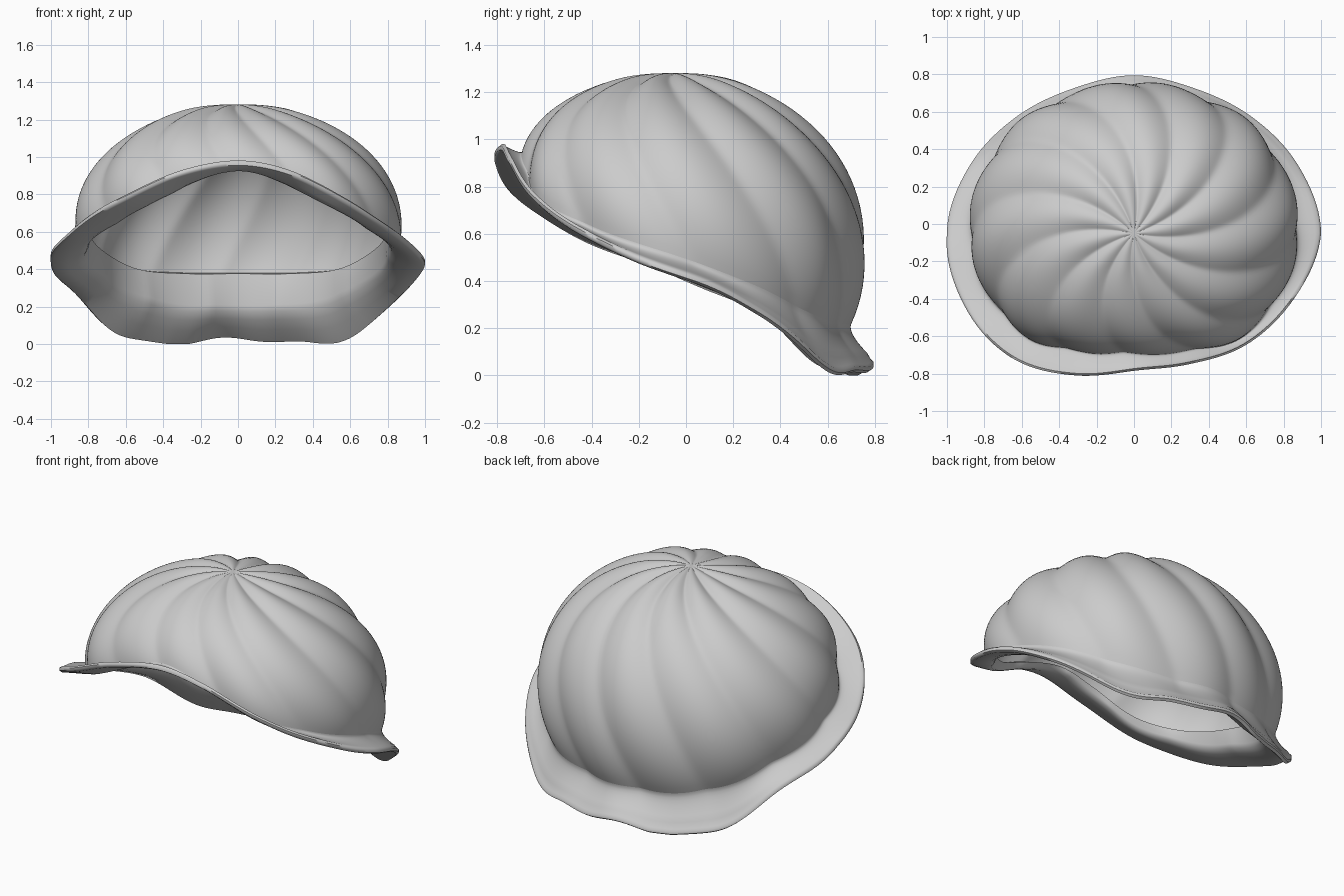
import bpy, bmesh
from math import sin, cos, acos, pi, radians, floor, sqrt

if "Cube" in bpy.data.objects:
    bpy.data.objects.remove(bpy.data.objects["Cube"])

SEG, ROWS, RIBS = 216, 36, 12
APEX_Y, TOP = -0.05, 1.28

# Half outlines, sampled evenly from the front round to the back
DOME_R = (.66, .69, .79, .845, .88, .87, .85, .81, .81)
DOME_Z = (.85, .82, .74, .66, .60, .56, .53, .52, .52)
NECK_Z = (.95, .88, .74, .62, .51, .39, .27, .22, .22)
EDGE_R = (.735, .79, .89, .955, 1.0, .95, .885, .84, .845)
EDGE_Z = (.945, .89, .735, .565, .42, .26, .04, .005, .03)
BAND_Z = (.96, .90, .77, .67, .60, .49, .385, .36, .36)

mat = bpy.data.materials.new("light_grey")
mat.use_nodes = True
GREY = (.6, .6, .6, 1)
mat.diffuse_color = GREY
mat.node_tree.nodes["Principled BSDF"].inputs["Base Color"].default_value = GREY


def sample(keys, a):
    """Smooth mirrored lookup; a is measured from the front."""
    a = abs((a + pi) % (2 * pi) - pi)
    n = len(keys) - 1
    f = a / pi * n
    i = min(int(floor(f)), n - 1)
    t = f - i
    p0, p1, p2 = keys[abs(i - 1)], keys[i], keys[i + 1]
    p3 = keys[i + 2] if i + 2 <= n else keys[n - 1]
    return p1 + .5 * t * (p2 - p0 + t * (2*p0 - 5*p1 + 4*p2 - p3
                                         + t * (3*(p1 - p2) + p3 - p0)))


def dome(a, u, end=NECK_Z, scale=1.0, ribs=.04):
    """Radius and height on the swirled dome; u runs from apex to end."""
    zc = sample(DOME_Z, a)
    h = TOP - zc
    phi = u * acos((sample(end, a) - zc) / h)
    twist = radians(50) * (1 - phi / radians(105))
    lobe = sin(RIBS / 2 * (a - pi / 2 - radians(8) + twist))
    wave = sqrt(lobe * lobe + .01) - .65
    fade = min(1, sin(phi) / .3) * (1 - .4 * u ** 6)
    k = scale * (1 + ribs * wave * fade)
    return sample(DOME_R, a) * sin(phi) * k, zc + h * cos(phi) * k


def ring_surface(name, rows, pole=None):
    """Skin a list of (radius, height) functions of the angle."""
    bm = bmesh.new()
    rings = []
    for row in rows:
        ring = []
        for s in range(SEG):
            a = 2 * pi * s / SEG
            r, z = row(a)
            ring.append(bm.verts.new((r * sin(a), APEX_Y - r * cos(a), z)))
        rings.append(ring)
    for lo, hi in zip(rings, rings[1:]):
        for s in range(SEG):
            t = (s + 1) % SEG
            bm.faces.new((lo[s], hi[s], hi[t], lo[t]))
    if pole is not None:
        tip = bm.verts.new((0, APEX_Y, pole))
        for s in range(SEG):
            bm.faces.new((tip, rings[0][s], rings[0][(s + 1) % SEG]))
    bmesh.ops.recalc_face_normals(bm, faces=bm.faces)
    me = bpy.data.meshes.new(name)
    bm.to_mesh(me)
    bm.free()
    me.materials.append(mat)
    ob = bpy.data.objects.new(name, me)
    bpy.context.collection.objects.link(ob)
    bpy.ops.object.select_all(action="DESELECT")
    ob.select_set(True)
    bpy.context.view_layer.objects.active = ob
    bpy.ops.object.shade_smooth_by_angle(angle=radians(55))
    return ob


def dome_row(u, **kw):
    return lambda a: dome(a, u, **kw)


# Swirled outer dome, and a lining that stops at the inner band
steps = [(i + 1) / ROWS for i in range(ROWS)]
ring_surface("swirl_dome", [dome_row(u) for u in steps], TOP)
lining = ring_surface("dome_lining",
                      [dome_row(u, end=BAND_Z, scale=.95, ribs=.035) for u in steps],
                      DOME_Z[0] + (TOP - DOME_Z[0]) * .95)
lining.data.flip_normals()


# Flared rim: curved neck, wavy lopsided lip and a smooth inner band
def edge(a, inset=0, rise=0):
    ripple = .009 * sin(RIBS * a) * (1 - cos(a)) / 2
    lean = .09 * sin(a) * max(0, cos(a))
    return (sample(EDGE_R, a) - lean - inset,
            max(0, sample(EDGE_Z, a) + ripple) + rise)


def flare(t, shift=0, drop=0):
    """Curve leaving the dome along its slope and ending at the lip."""
    def row(a):
        start, before, end = dome(a, 1), dome(a, .97), edge(a, rise=.036)
        r, z = [(1 - t)**2 * p + 2*t*(1 - t) * (2*p - q) + t*t * e
                for p, q, e in zip(start, before, end)]
        return r - shift, z - drop
    return row


def band_row(u, scale):
    return lambda a: dome(a, u, BAND_Z, scale, 0)


ring_surface("flared_rim", [flare(i / 8) for i in range(8)] + [
    lambda a: edge(a, .012, .036),
    lambda a: edge(a, 0, .026), lambda a: edge(a, 0, .010), lambda a: edge(a, .015),
    flare(.75, .035, .03), flare(.5, .045, .025), flare(.25, .055, .018),
    flare(0, .06, .01), band_row(1, .90), band_row(.99, .95)])
